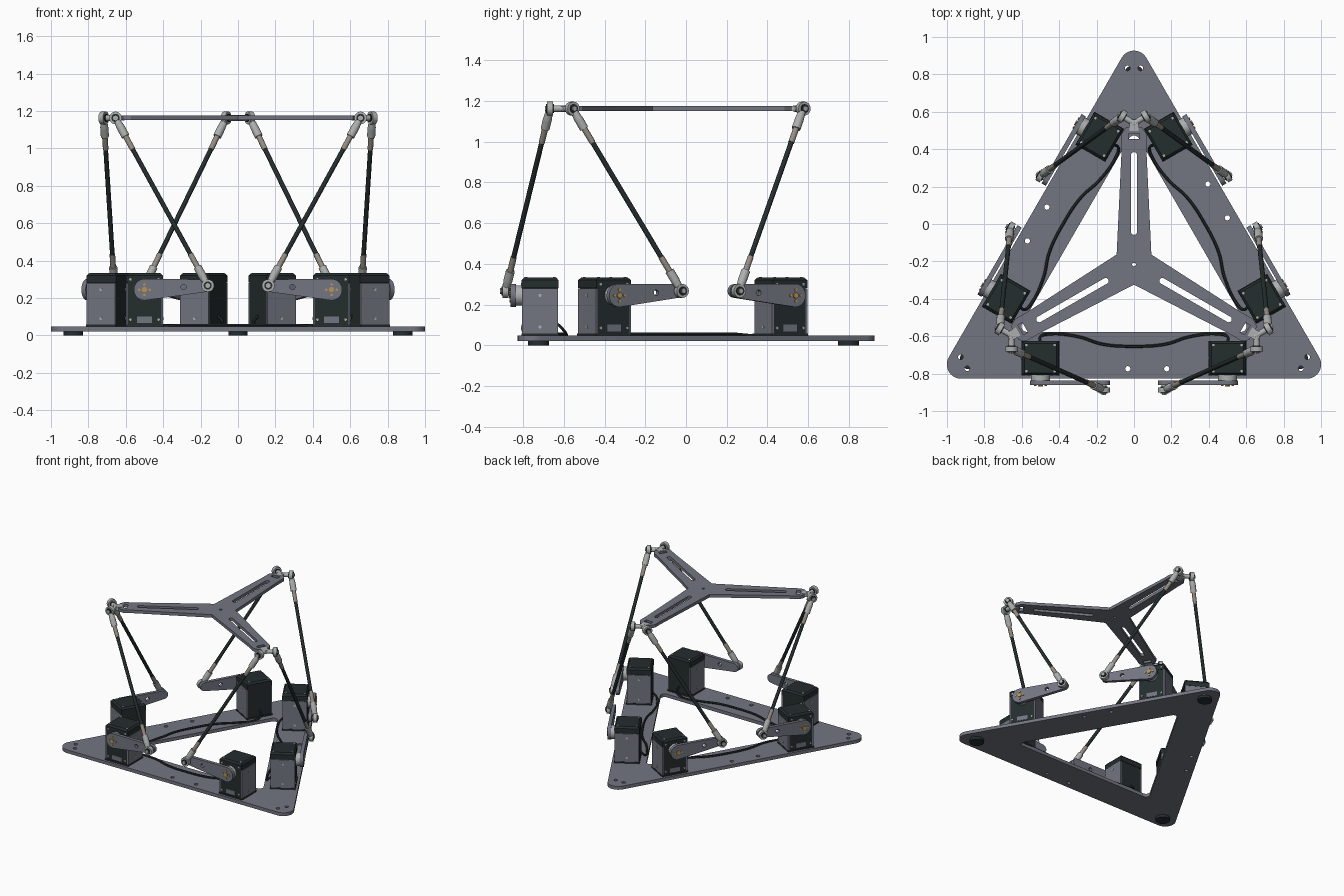
import bpy, bmesh, math
from mathutils import Matrix, Vector

if "Cube" in bpy.data.objects:
    bpy.data.objects.remove(bpy.data.objects["Cube"])

CY = -0.217                      # y of the triangle's centre; parts are built around it
PIVOT, TIP = Vector((-0.5, -0.63, 0.245)), Vector((-0.162, -0.67, 0.267))
TOP = Vector((-0.655, -0.451, 1.163))

COLORS = {"slate_metal": (0.17, 0.18, 0.22), "black_plastic": (0.018, 0.026, 0.027),
          "light_steel": (0.42, 0.43, 0.43), "thread_steel": (0.30, 0.27, 0.23),
          "brass": (0.50, 0.30, 0.09)}
MATS = []
for n, c in COLORS.items():
    m = bpy.data.materials.new(n)
    m.diffuse_color = (*c, 1)
    m.use_nodes = True
    m.node_tree.nodes["Principled BSDF"].inputs["Base Color"].default_value = m.diffuse_color
    MATS.append(m)
SLATE, BLACK, STEEL, THREAD, BRASS = range(5)


def add(name, mesh):
    ob = bpy.data.objects.new(name, mesh)
    bpy.context.collection.objects.link(ob)
    return ob


def spread(name, mesh, mirror=True):
    """Copy a part to the three sides, with a mirrored twin on each side."""
    for k in range(3):
        for flip in ((False, True) if mirror else (False,)):
            me = mesh.copy()
            if flip:
                me.transform(Matrix.Scale(-1, 4, (1, 0, 0)))
                me.flip_normals()
            me.transform(Matrix.Translation((0, CY, 0)) @ Matrix.Rotation(k * math.tau / 3, 4, 'Z'))
            add(f"{name}_{k + 1}{'b' if flip else 'a'}", me)


def finish(bm):
    me = bpy.data.meshes.new("part")
    bm.to_mesh(me)
    bm.free()
    for m in MATS:
        me.materials.append(m)
    return me


def paint(verts, mat):
    for f in {f for v in verts for f in v.link_faces}:
        f.material_index = mat


def cyl(bm, p, q, r1, mat, r2=None, seg=16):
    p, q = Vector(p), Vector(q)
    d = q - p
    mtx = Matrix.Translation((p + q) / 2) @ d.to_track_quat('Z', 'Y').to_matrix().to_4x4()
    res = bmesh.ops.create_cone(bm, cap_ends=True, segments=seg, radius1=r1,
                                radius2=r1 if r2 is None else r2, depth=d.length, matrix=mtx)
    paint(res["verts"], mat)


def box(bm, lo, hi, mat, taper=0.0):
    lo, hi = Vector(lo), Vector(hi)
    c, s = (lo + hi) / 2, hi - lo
    vs = bmesh.ops.create_cube(bm, size=1)["verts"]
    for v in vs:
        t = taper if v.co.z > 0 else 0
        v.co = Vector((c.x + v.co.x * (s.x - 2 * t), c.y + v.co.y * (s.y - 2 * t), c.z + v.co.z * s.z))
    paint(vs, mat)


def plate(loops, thick, mtx, mat):
    """Flat plate from an outline loop followed by hole loops."""
    cu = bpy.data.curves.new("outline", 'CURVE')
    cu.dimensions, cu.fill_mode, cu.extrude = '2D', 'BOTH', thick / 2
    for loop in loops:
        sp = cu.splines.new('POLY')
        sp.points.add(len(loop) - 1)
        for pt, (x, y) in zip(sp.points, loop):
            pt.co = (x, y, 0, 1)
        sp.use_cyclic_u = True
    return from_curve(cu, mtx, mat)


def from_curve(cu, mtx, mat):
    ob = add("temp", cu)
    me = bpy.data.meshes.new_from_object(ob.evaluated_get(bpy.context.evaluated_depsgraph_get()))
    bpy.data.objects.remove(ob)
    bm = bmesh.new()
    bm.from_mesh(me)
    bmesh.ops.remove_doubles(bm, verts=bm.verts, dist=1e-5)
    bmesh.ops.recalc_face_normals(bm, faces=bm.faces)
    bm.transform(mtx)
    for f in bm.faces:
        f.material_index = mat
    return finish(bm)


def arc(x, y, r, a0, a1, n=10):
    return [(x + r * math.cos(a0 + (a1 - a0) * i / n), y + r * math.sin(a0 + (a1 - a0) * i / n))
            for i in range(n + 1)]


def circle(x, y, r):
    return arc(x, y, r, 0, math.tau, 14)[:-1]


def turn(pts, a):
    return [(x * math.cos(a) - y * math.sin(a), x * math.sin(a) + y * math.cos(a)) for x, y in pts]


def tri(dist, r):
    pts = []
    for k in range(3):
        pts += turn(arc(dist, 0, r, -math.pi / 3, math.pi / 3), math.pi / 2 + k * math.tau / 3)
    return pts


def lift(z):
    return Matrix.Translation((0, CY, z))


# Base: rounded triangle frame with bolt holes
loops = [tri(1.068, 0.076), tri(0.66, 0.03)]
for k in range(3):
    for x, y in ((0.175, -0.557), (-0.033, -0.557), (0.035, -1.05 * -1), (-0.035, 1.05)):
        loops.append(turn(circle(x, y, 0.014), k * math.tau / 3))
add("base_frame", plate(loops, 0.026, lift(0.034), SLATE))

# Moving platform: three tapered arms with slots
outline, holes = [], []
for k in range(3):
    a = math.pi / 2 + k * math.tau / 3
    outline += turn([(0.0535, -0.093), (0.62, -0.066), (0.70, -0.066), (0.735, -0.042),
                     (0.735, 0.042), (0.70, 0.066), (0.62, 0.066)], a)
    h = math.pi / 2
    holes.append(turn(arc(0.585, 0, 0.016, -h, h) + arc(0.175, 0, 0.016, h, 3 * h), a))
    holes.append(turn([(0.672, -0.03), (0.70, -0.03), (0.70, 0.03), (0.672, 0.03)], a))
add("platform", plate([outline, circle(0, 0, 0.01)] + holes, 0.024, lift(1.163), SLATE))

# Feet under the corners
bm = bmesh.new()
cyl(bm, (0, 1.016, 0), (0, 1.016, 0.022), 0.052, BLACK, seg=28)
spread("foot", finish(bm), False)

# Joint block at each platform tip
bm = bmesh.new()
box(bm, (-0.025, 0.715, 1.15), (0.025, 0.775, 1.176), STEEL)
spread("tip_block", finish(bm), False)

# Servo: black body and cap, slate brackets on both flanks
x0, x1, y0, y1 = -0.59, -0.41, -0.588, -0.412
bm = bmesh.new()
box(bm, (x0 - 0.012, y0 - 0.004, 0.046), (x1 + 0.012, y1 + 0.004, 0.058), BLACK)
box(bm, (x0, y0, 0.05), (x1, y1, 0.282), BLACK)
box(bm, (x0 - 0.008, y0 - 0.003, 0.282), (x1 + 0.008, y1 + 0.003, 0.32), BLACK)
box(bm, (x0 - 0.008, y0 - 0.003, 0.32), (x1 + 0.008, y1 + 0.003, 0.333), BLACK, 0.012)
for xa, xb, s in ((x0 - 0.01, x0, -1), (x1, x1 + 0.01, 1)):
    box(bm, (xa, y0, 0.055), (xb, y1, 0.28), SLATE)
    face = xa if s < 0 else xb
    for z in (0.09, 0.245):
        cyl(bm, (face, -0.5, z), (face + s * 0.003, -0.5, z), 0.008, STEEL, seg=10)
for x in (x0 + 0.015, x1 - 0.015):                       # screws
    for y in (y0 + 0.018, y1 - 0.018):
        cyl(bm, (x, y, 0.333), (x, y, 0.335), 0.007, STEEL, seg=10)
    for z in (0.085, 0.3):
        cyl(bm, (x, y0, z), (x, y0 - 0.005, z), 0.007, STEEL, seg=10)
box(bm, (-0.54, y0 - 0.003, 0.068), (-0.46, y0, 0.102), SLATE)   # blank label plate
spread("servo", finish(bm))

# Servo horn and its screws
bm = bmesh.new()
px, pz = PIVOT.x, PIVOT.z
cyl(bm, (px, y0, pz), (px, -0.619, pz), 0.05, STEEL, seg=28)
cyl(bm, (px, -0.645, pz), (px, -0.652, pz), 0.014, BRASS)
for i in range(4):
    x, z = px + 0.028 * math.cos(i * math.pi / 2), pz + 0.028 * math.sin(i * math.pi / 2)
    cyl(bm, (x, -0.645, z), (x, -0.65, z), 0.007, BRASS, seg=10)
spread("servo_horn", finish(bm))

# Crank arm
L = math.hypot(TIP.x - px, TIP.z - pz)
a = math.acos((0.057 - 0.033) / L)
loops = [arc(0, 0, 0.057, a, math.tau - a, 24) + arc(L, 0, 0.033, -a, a, 14), circle(L * 0.62, 0, 0.014)]
mtx = (Matrix.Translation((px, -0.632, pz)) @ Matrix.Rotation(-math.atan2(TIP.z - pz, L), 4, 'Y')
       @ Matrix.Rotation(math.pi / 2, 4, 'X'))
spread("crank_arm", plate(loops, 0.026, mtx, SLATE))

# Push rod with a ball joint at each end
bm = bmesh.new()
d = (TOP - TIP).normalized()
Y = Vector((0, 1, 0))
cyl(bm, TIP + d * 0.17, TOP - d * 0.17, 0.0125, BLACK, seg=12)
for end, s in ((TIP, 1), (TOP, -1)):
    cyl(bm, end + Y * 0.014, end - Y * 0.014, 0.034, STEEL, seg=20)
    cyl(bm, end + Y * 0.019, end - Y * 0.019, 0.022, BLACK, seg=14)
    cyl(bm, end - Y * 0.018, end - Y * 0.026, 0.014, STEEL, seg=6)
    cyl(bm, end + d * s * 0.02, end + d * s * 0.06, 0.018, STEEL, 0.022)
    cyl(bm, end + d * s * 0.06, end + d * s * 0.115, 0.022, STEEL)
    cyl(bm, end + d * s * 0.115, end + d * s * 0.195, 0.015, THREAD, seg=12)
cyl(bm, TIP, TIP + Y * 0.04, 0.014, STEEL)
cyl(bm, TOP, TOP + Y * 0.085, 0.016, STEEL)
spread("push_rod", finish(bm))

# Cable along each side of the base
cu = bpy.data.curves.new("cable", 'CURVE')
cu.dimensions, cu.bevel_depth, cu.bevel_resolution, cu.resolution_u = '3D', 0.008, 1, 6
half = [(0.5, -0.42, 0.11), (0.5, -0.385, 0.075), (0.46, -0.372, 0.055), (0.3, -0.385, 0.055),
        (0.17, -0.425, 0.055)]
pts = half + [(0, -0.437, 0.055)] + [(-x, y, z) for x, y, z in reversed(half)]
sp = cu.splines.new('BEZIER')
sp.bezier_points.add(len(pts) - 1)
for b, p in zip(sp.bezier_points, pts):
    b.co = p
    b.handle_left_type = b.handle_right_type = 'AUTO'
spread("cable", from_curve(cu, Matrix(), BLACK), False)

# Smooth round parts, keep edges sharp
for ob in bpy.context.scene.objects:
    ob.select_set(True)
bpy.context.view_layer.objects.active = bpy.context.scene.objects[0]
bpy.ops.object.shade_smooth_by_angle(angle=math.radians(32))
